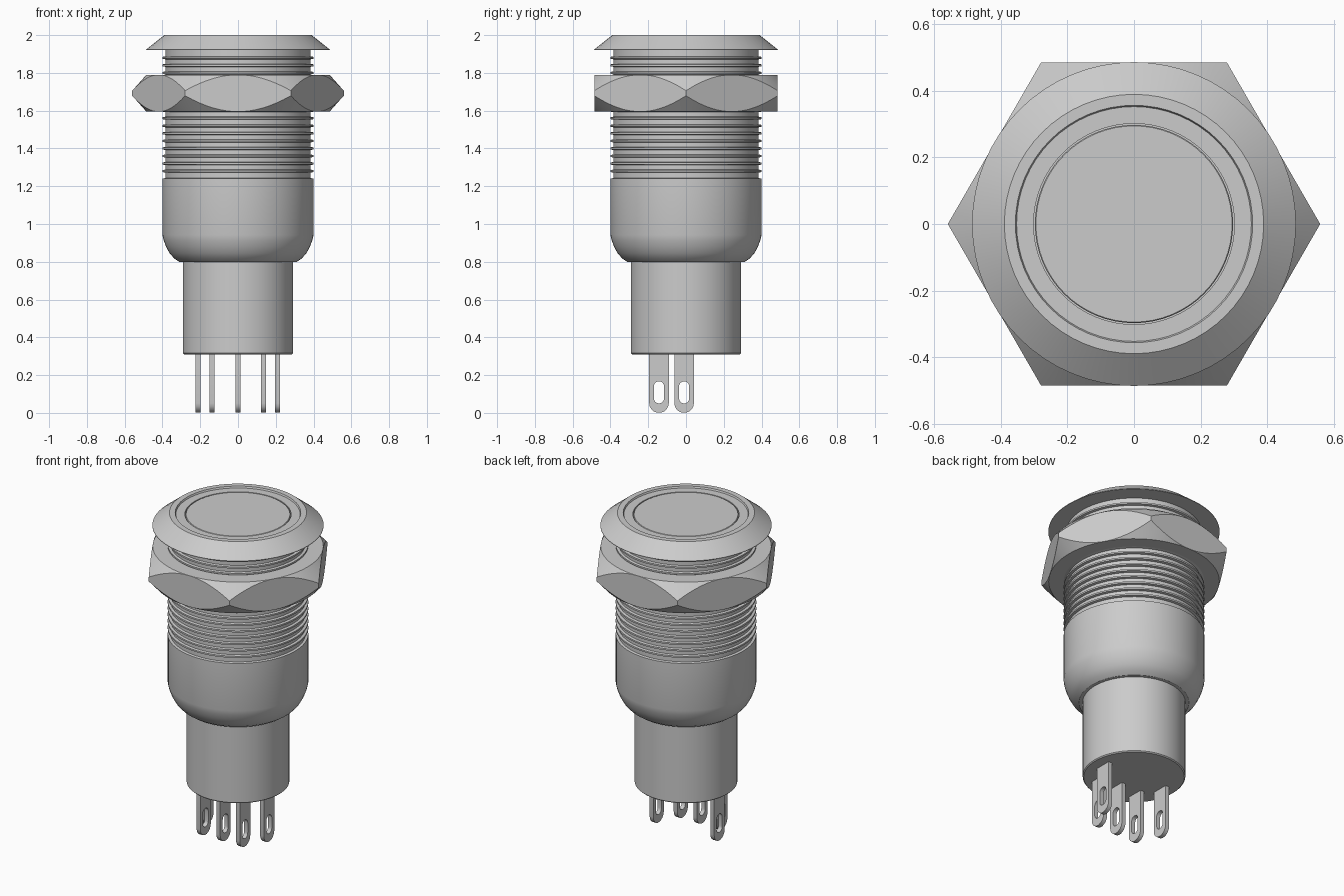
import bpy, bmesh
from math import sin, cos, pi, radians

if "Cube" in bpy.data.objects:
    bpy.data.objects.remove(bpy.data.objects["Cube"])


def finish(name, bm, smooth=True):
    bmesh.ops.remove_doubles(bm, verts=bm.verts, dist=1e-5)
    bmesh.ops.recalc_face_normals(bm, faces=bm.faces)
    me = bpy.data.meshes.new(name)
    bm.to_mesh(me)
    bm.free()
    ob = bpy.data.objects.new(name, me)
    bpy.context.collection.objects.link(ob)
    if smooth:
        bpy.ops.object.select_all(action='DESELECT')
        ob.select_set(True)
        bpy.context.view_layer.objects.active = ob
        bpy.ops.object.shade_smooth_by_angle(angle=radians(25))
    return ob


def lathe(name, profile, segs=64, closed=False, smooth=True):
    """Revolve (radius, z) points about the z axis."""
    bm = bmesh.new()
    rows = [[bm.verts.new((r * cos(2 * pi * i / segs), r * sin(2 * pi * i / segs), z))
             for i in range(segs)] for r, z in profile]
    pairs = list(zip(rows, rows[1:]))
    if closed:
        pairs.append((rows[-1], rows[0]))
    for a, b in pairs:
        for i in range(segs):
            j = (i + 1) % segs
            bm.faces.new((a[i], a[j], b[j], b[i]))
    return finish(name, bm, smooth)


# Flanged head with a shallow recess and a thin gap around the button
lathe("head", [(0.38, 1.92), (0.487, 1.92), (0.487, 1.923), (0.39, 2.0), (0.357, 2.0),
               (0.353, 1.99), (0.302, 1.99), (0.302, 1.95), (0, 1.95)])
lathe("button", [(0, 1.95), (0.298, 1.95), (0.298, 1.987), (0.295, 1.99), (0, 1.99)])

# Main barrel: rounded shoulder, plain section, then evenly spaced thread ridges
barrel = [(0, 0.80), (0.312, 0.80), (0.338, 0.818), (0.362, 0.845), (0.381, 0.88),
          (0.393, 0.912), (0.4, 0.942), (0.4, 1.24), (0.385, 1.243)]
for k in range(1, 17):
    z = 1.24 + 0.04 * k
    barrel += [(0.385, z - 0.008), (0.4, z - 0.005), (0.4, z + 0.005), (0.385, z + 0.008)]
barrel += [(0.385, 1.93), (0, 1.93)]
lathe("threaded_barrel", barrel)

# Narrow rear housing
lathe("rear_housing", [(0, 0.31), (0.286, 0.31), (0.292, 0.316), (0.292, 0.81), (0, 0.81)])

# Hex nut: six-sided prism trimmed by a double cone that leaves chamfered corners
nut = lathe("hex_nut", [(0, 1.595), (0.56, 1.595), (0.56, 1.79), (0, 1.79)], 6, smooth=False)
trim = lathe("nut_trim", [(0.39, 1.595), (0.485, 1.595), (0.572, 1.6925),
                          (0.485, 1.79), (0.39, 1.79)], 96, closed=True)
for v in nut.data.vertices:
    v.co.z += 0.02 if v.co.z > 1.7 else -0.02
mod = nut.modifiers.new("chamfer", 'BOOLEAN')
mod.operation = 'INTERSECT'
mod.solver = 'EXACT'
mod.object = trim
bpy.ops.object.select_all(action='DESELECT')
bpy.context.view_layer.objects.active = nut
nut.select_set(True)
bpy.ops.object.modifier_apply(modifier=mod.name)
bpy.data.objects.remove(trim)
bpy.ops.object.shade_smooth_by_angle(angle=radians(25))


def terminal(name, x, y, half_w=0.052, t=0.013, top=0.32, n=10):
    """Solder lug: rounded tip and an oblong eyelet, as two matching loops."""
    slot_r, z_lo, z_hi = 0.027, 0.077, 0.14
    outer, inner = [], []
    for k in range(2 * n):
        upper = k < n
        a = pi * (k if upper else k - n) / (n - 1) + (0 if upper else pi)
        inner.append((slot_r * cos(a), (z_hi if upper else z_lo) + slot_r * sin(a)))
        outer.append((half_w * cos(a), top if upper else half_w + half_w * sin(a)))
    bm = bmesh.new()
    rings = [[bm.verts.new((x + dx, y + p, z)) for p, z in loop]
             for loop, dx in ((outer, -t), (outer, t), (inner, t), (inner, -t))]
    for r in range(4):
        a, b = rings[r], rings[(r + 1) % 4]
        for i in range(2 * n):
            j = (i + 1) % (2 * n)
            bm.faces.new((a[i], a[j], b[j], b[i]))
    finish(name, bm)


# Five terminals: two at the middle, three toward the front
for i, (x, y) in enumerate([(-0.212, -0.01), (0.21, -0.01),
                            (-0.138, -0.143), (0, -0.143), (0.136, -0.143)]):
    terminal(f"terminal_{i + 1}", x, y)
